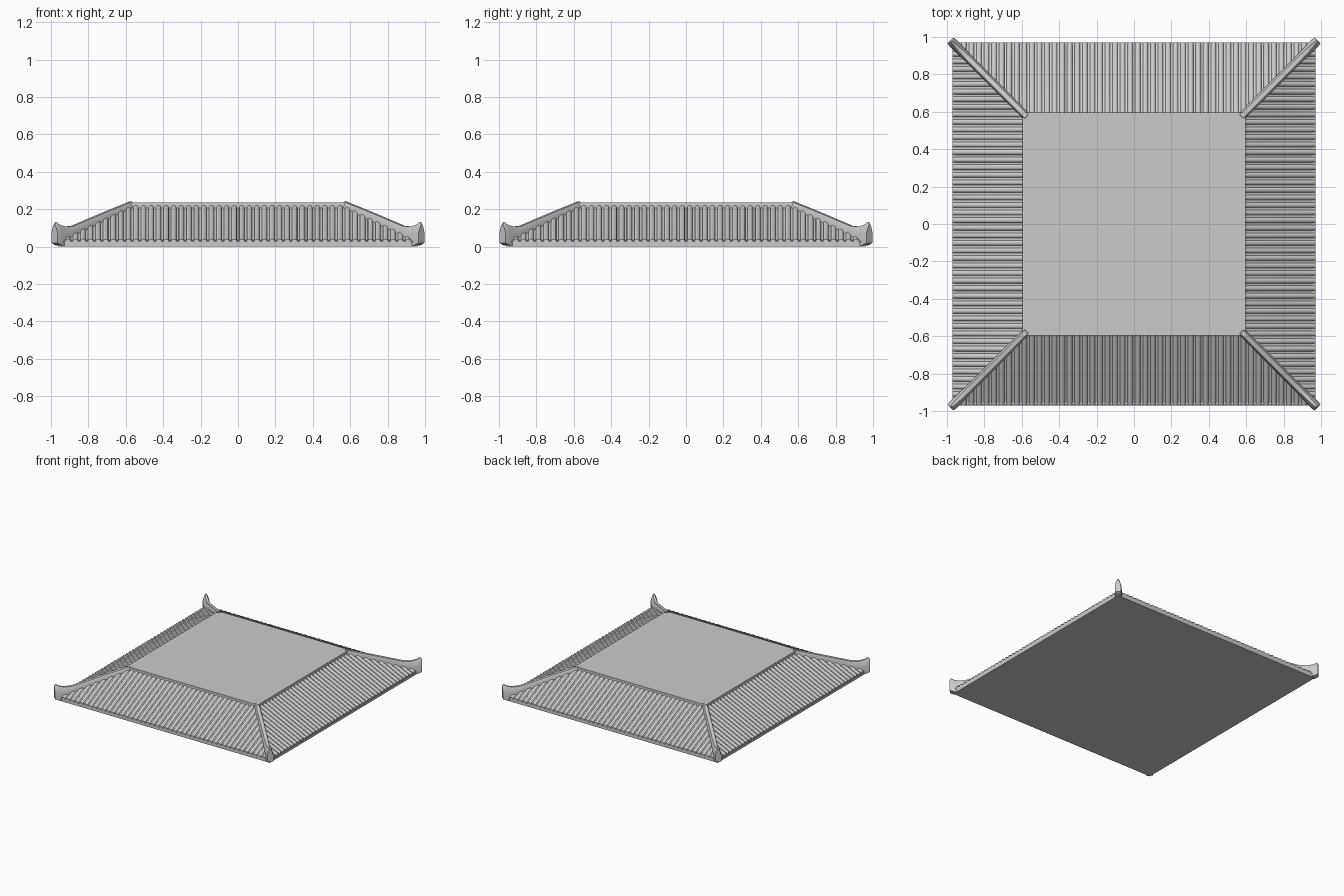
import bpy, math

old = bpy.data.objects.get("Cube")
if old:
    bpy.data.objects.remove(old, do_unlink=True)

grey = bpy.data.materials.new("roof_grey")
grey.use_nodes = True
GREY = (0.6, 0.6, 0.6, 1)
grey.diffuse_color = GREY
grey.node_tree.nodes["Principled BSDF"].inputs["Base Color"].default_value = GREY

EAVE, TOP = 0.97, 0.59          # half widths of the slope
Z_EAVE, Z_TOP = 0.028, 0.21     # heights of the slope
PITCH, RIB = 0.04, 0.012        # rib spacing and height


def slope_z(d):
    return Z_EAVE + (EAVE - d) / (EAVE - TOP) * (Z_TOP - Z_EAVE)


def add_mesh(name, verts, faces, turn=0, smooth=None):
    me = bpy.data.meshes.new(name)
    me.from_pydata(verts, [], faces)
    me.materials.append(grey)
    ob = bpy.data.objects.new(name, me)
    bpy.context.collection.objects.link(ob)
    ob.rotation_euler.z = turn
    if smooth:
        bpy.ops.object.select_all(action='DESELECT')
        ob.select_set(True)
        bpy.context.view_layer.objects.active = ob
        bpy.ops.object.shade_smooth_by_angle(angle=smooth)
    return ob


def slab(name, half, z0, z1):
    corners = [(-half, -half), (half, -half), (half, half), (-half, half)]
    verts = [(x, y, z) for z in (z0, z1) for x, y in corners]
    faces = [(3, 2, 1, 0), (4, 5, 6, 7)]
    faces += [(i, (i + 1) % 4, (i + 1) % 4 + 4, i + 4) for i in range(4)]
    return add_mesh(name, verts, faces)


# Eave board with closed underside, and the flat top
slab("eave_board", 0.963, 0, 0.035)
slab("top_plate", 0.595, 0.19, 0.236)


# One slope of half-round tiles, each column cut off at the hips
def tiled_slope(name, turn):
    stations = []
    count = round(2 * EAVE / PITCH)
    step = 2 * EAVE / count
    for i in range(count):
        mid = -EAVE + (i + 0.5) * step
        stations.append((mid - step / 2, 0))
        for k in range(7):
            a = math.pi * (1 - k / 6)
            stations.append((mid + 0.34 * step * math.cos(a), RIB * math.sin(a)))
    stations.append((EAVE, 0))
    verts, faces = [], []
    for x, h in stations:
        end = max(TOP, abs(x))
        verts += [(x, -EAVE, 0.022),
                  (x, -EAVE, Z_EAVE + h),
                  (x, -end, slope_z(end) + h)]
    for i in range(len(stations) - 1):
        a, b = 3 * i, 3 * i + 3
        faces += [(a, b, b + 1, a + 1), (a + 1, b + 1, b + 2, a + 2)]
    add_mesh(name, verts, faces, turn, math.radians(35))


# Hip ridge swept along the diagonal, flaring into an upturned tip
# Station: bottom d, bottom z, top d, top z, half width, crown half width
HIP = [
    (0.565, 0.19, 0.575, 0.24, 0.021, 0.013),
    (0.70, 0.13, 0.71, 0.185, 0.021, 0.013),
    (0.83, 0.07, 0.84, 0.13, 0.021, 0.013),
    (0.88, 0.045, 0.885, 0.111, 0.022, 0.012),
    (0.92, 0.02, 0.925, 0.107, 0.024, 0.010),
    (0.945, 0.006, 0.955, 0.115, 0.025, 0.008),
    (0.962, 0.008, 0.975, 0.132, 0.025, 0.005),
    (0.981, 0.02, 0.982, 0.118, 0.022, 0.005),
]


def hip_ridge(name, turn):
    verts, faces = [], []
    r = math.sqrt(0.5)
    for d0, z0, d1, z1, w, c in HIP:
        section = [(-w, 0), (-w, 0.55), (-(w + c) / 2, 0.85), (-c, 1),
                   (c, 1), ((w + c) / 2, 0.85), (w, 0.55), (w, 0)]
        for s, t in section:
            d = d0 + (d1 - d0) * t
            verts.append((d + s * r, -d + s * r, z0 + (z1 - z0) * t))
    n = 8
    for i in range(len(HIP) - 1):
        for k in range(n):
            a, b = i * n + k, i * n + (k + 1) % n
            faces.append((a, a + n, b + n, b))
    last = (len(HIP) - 1) * n
    faces.append(tuple(range(n)))
    faces.append(tuple(last + k for k in reversed(range(n))))
    add_mesh(name, verts, faces, turn, math.radians(35))


for i, side in enumerate(("front", "left", "back", "right")):
    tiled_slope(side + "_tiles", i * math.pi / 2)
for i, corner in enumerate(("front_left", "back_left", "back_right", "front_right")):
    hip_ridge(corner + "_hip_ridge", i * math.pi / 2)
